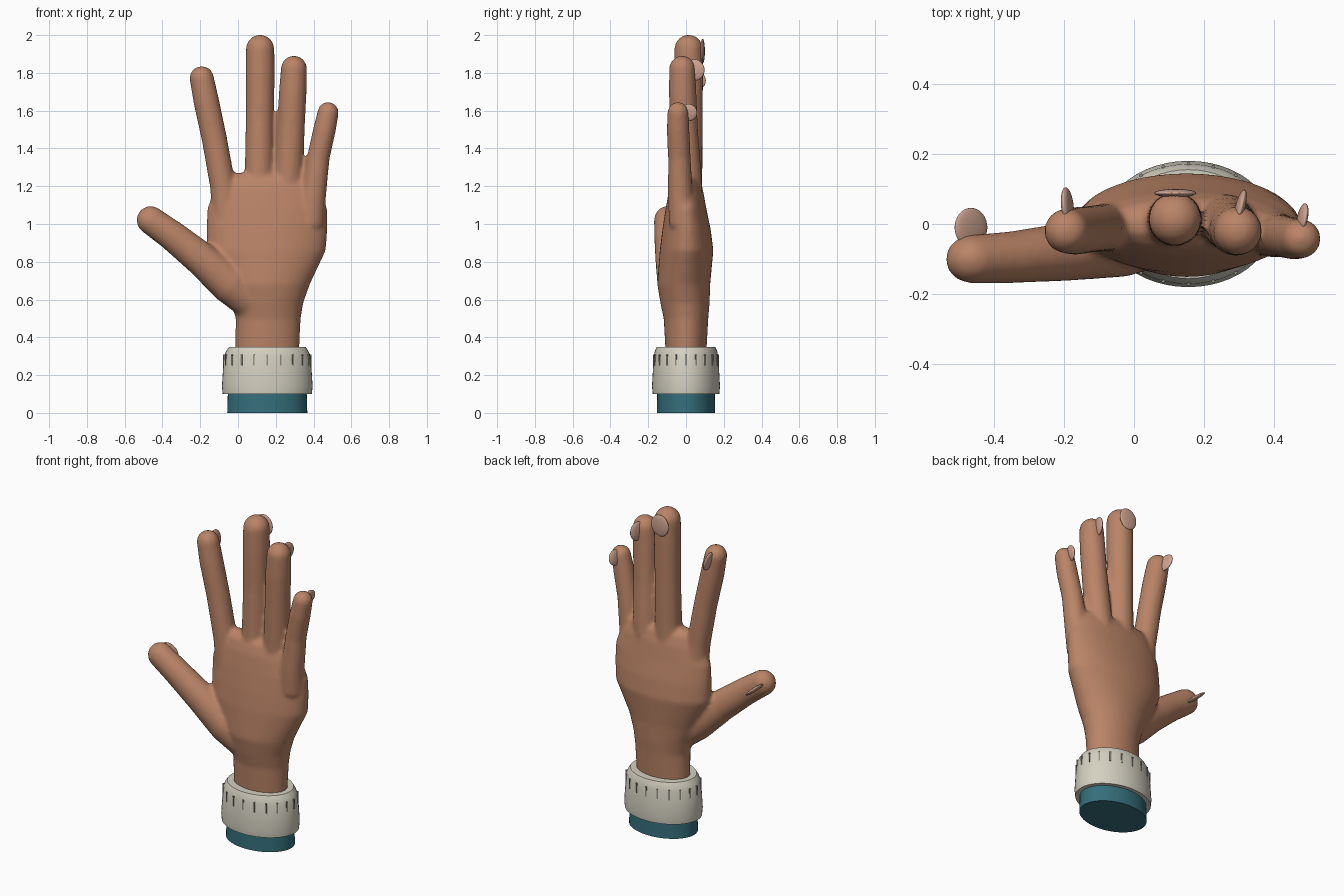
import bpy, bmesh
from math import sin, cos, pi, atan2
from mathutils import Vector, Matrix

cube = bpy.data.objects.get("Cube")
if cube:
    bpy.data.objects.remove(cube, do_unlink=True)


def material(name, rgb):
    m = bpy.data.materials.new(name)
    m.use_nodes = True
    m.diffuse_color = (*rgb, 1)
    m.node_tree.nodes["Principled BSDF"].inputs["Base Color"].default_value = (*rgb, 1)
    return m


SKIN = material("warm skin", (0.49, 0.23, 0.135))
NAIL = material("pale nail", (0.62, 0.37, 0.28))
KNIT = material("off white knit", (0.66, 0.63, 0.53))
RIB = material("grey rib", (0.3, 0.29, 0.24))
TEAL = material("teal cloth", (0.035, 0.16, 0.2))


def loft(bm, rings, sides=40):
    """Skin closed elliptical rings, each (centre, half axis, half axis)."""
    loops = [[bm.verts.new(c + u * cos(2 * pi * i / sides) + v * sin(2 * pi * i / sides))
              for i in range(sides)] for c, u, v in rings]
    for a, b in zip(loops, loops[1:]):
        for i in range(sides):
            j = (i + 1) % sides
            bm.faces.new((a[i], a[j], b[j], b[i]))
    bm.faces.new(loops[0][::-1])
    bm.faces.new(loops[-1])


def upright(bm, rows, sides=40):
    """Loft level ellipses given as (z, centre x, centre y, radius x, radius y)."""
    loft(bm, [(Vector((x, y, z)), Vector((rx, 0, 0)), Vector((0, ry, 0)))
              for z, x, y, rx, ry in rows], sides)


def digit(bm, path, flat=1.0):
    """Round finger through (x, y, z, radius) with a domed tip."""
    pts = [Vector(p[:3]) for p in path]
    radii = [p[3] for p in path]
    rings = []
    for i, p in enumerate(pts):
        d = (pts[min(i + 1, len(pts) - 1)] - pts[max(i - 1, 0)]).normalized()
        u = Vector((0, 1, 0)).cross(d).normalized()
        v = d.cross(u)
        rings.append((p, u * radii[i], v * radii[i] * flat))
    r = radii[-1]
    for k in range(1, 8):
        a = k * pi / 2 / 7.2
        rings.append((pts[-1] + d * r * sin(a), u * r * cos(a), v * r * flat * cos(a)))
    loft(bm, rings, 28)


def finish(bm, name, mat, angle=0.6):
    bmesh.ops.recalc_face_normals(bm, faces=bm.faces)
    me = bpy.data.meshes.new(name)
    bm.to_mesh(me)
    bm.free()
    me.materials.append(mat)
    ob = bpy.data.objects.new(name, me)
    bpy.context.collection.objects.link(ob)
    bpy.ops.object.select_all(action='DESELECT')
    ob.select_set(True)
    bpy.context.view_layer.objects.active = ob
    bpy.ops.object.shade_smooth_by_angle(angle=angle)
    return ob


# Hand: palm, four fingers and thumb fused into one skin
bm = bmesh.new()
upright(bm, [(0.32, 0.155, 0, 0.168, 0.108), (0.5, 0.16, 0, 0.172, 0.118),
             (0.58, 0.155, -0.005, 0.19, 0.13), (0.68, 0.15, -0.012, 0.23, 0.14),
             (0.86, 0.15, 0.003, 0.315, 0.142), (0.97, 0.153, 0.003, 0.32, 0.128),
             (1.08, 0.155, 0, 0.318, 0.108), (1.18, 0.152, 0, 0.28, 0.09),
             (1.24, 0.15, 0, 0.245, 0.07), (1.27, 0.15, 0, 0.2, 0.035)])
FINGERS = {
    "index": [(-0.06, -0.005, 1.02, 0.075), (-0.08, -0.01, 1.2, 0.068),
              (-0.125, -0.015, 1.45, 0.067), (-0.168, -0.02, 1.65, 0.068),
              (-0.192, -0.02, 1.772, 0.064)],
    "middle": [(0.11, 0.005, 1.05, 0.08), (0.112, 0.01, 1.25, 0.077),
               (0.115, 0.014, 1.55, 0.074), (0.117, 0.014, 1.8, 0.077),
               (0.117, 0.014, 1.927, 0.075)],
    "ring": [(0.25, 0.01, 1.05, 0.08), (0.267, 0.005, 1.25, 0.078),
             (0.28, -0.01, 1.5, 0.073), (0.29, -0.018, 1.7, 0.073),
             (0.296, -0.02, 1.822, 0.069)],
    "little": [(0.385, -0.015, 1.0, 0.075), (0.4, -0.03, 1.15, 0.066),
               (0.425, -0.035, 1.35, 0.06), (0.458, -0.042, 1.5, 0.06),
               (0.477, -0.042, 1.59, 0.056)],
}
for path in FINGERS.values():
    digit(bm, path)
digit(bm, [(0.06, -0.03, 0.6, 0.1), (-0.04, -0.055, 0.68, 0.105), (-0.2, -0.08, 0.82, 0.09),
           (-0.35, -0.095, 0.94, 0.08), (-0.462, -0.1, 1.02, 0.075)], 0.92)
hand = finish(bm, "hand", SKIN)
fuse = hand.modifiers.new("fuse", 'REMESH')
fuse.mode = 'VOXEL'
fuse.voxel_size = 0.012
fuse.use_smooth_shade = True
soften = hand.modifiers.new("soften", 'SMOOTH')
soften.factor = 0.5
soften.iterations = 5


# Nails: thin discs, turned to follow their digit
def nail(name, centre, radii, lean=0.0, turn=0.0):
    bm = bmesh.new()
    bmesh.ops.create_uvsphere(bm, u_segments=28, v_segments=16, radius=1)
    place = (Matrix.Translation(centre) @ Matrix.Rotation(lean, 4, 'Y')
             @ Matrix.Rotation(turn, 4, 'Z') @ Matrix.Diagonal((*radii, 1)))
    bmesh.ops.transform(bm, matrix=place, verts=bm.verts)
    finish(bm, name + "_nail", NAIL, pi)


nail("index", (-0.19, 0.05, 1.76), (0.015, 0.055, 0.055), -0.19, 0.1)
nail("middle", (0.118, 0.088, 1.915), (0.06, 0.012, 0.066))
nail("ring", (0.302, 0.045, 1.815), (0.014, 0.055, 0.057), 0.06, -0.25)
nail("little", (0.48, 0.015, 1.59), (0.013, 0.045, 0.046), 0.2, -0.2)
nail("thumb", (-0.465, -0.01, 1.01), (0.012, 0.056, 0.06), -atan2(0.44, 0.37))

# Sleeve and knitted cuff
bm = bmesh.new()
upright(bm, [(0, 0.155, 0, 0.212, 0.154), (0.13, 0.155, 0, 0.208, 0.152)], 48)
finish(bm, "sleeve", TEAL)

bm = bmesh.new()
upright(bm, [(0.1, 0.155, 0, 0.236, 0.176), (0.14, 0.155, 0, 0.24, 0.18),
             (0.3, 0.155, 0, 0.23, 0.171), (0.33, 0.155, 0, 0.216, 0.164),
             (0.35, 0.155, 0, 0.202, 0.155)], 48)
finish(bm, "cuff", KNIT)

# Short ribs around the cuff
bm = bmesh.new()
for i in range(20):
    a = 2 * pi * i / 20
    out = Vector((cos(a) / 0.231, sin(a) / 0.172, 0))
    spot = Vector((0.155 + 0.23 * cos(a), 0.171 * sin(a), 0.28))
    bmesh.ops.create_cube(bm, size=1, matrix=Matrix.Translation(spot)
                          @ Matrix.Rotation(atan2(out.y, out.x), 4, 'Z')
                          @ Matrix.Diagonal((0.009, 0.009, 0.06, 1)))
finish(bm, "cuff_ribs", RIB)
